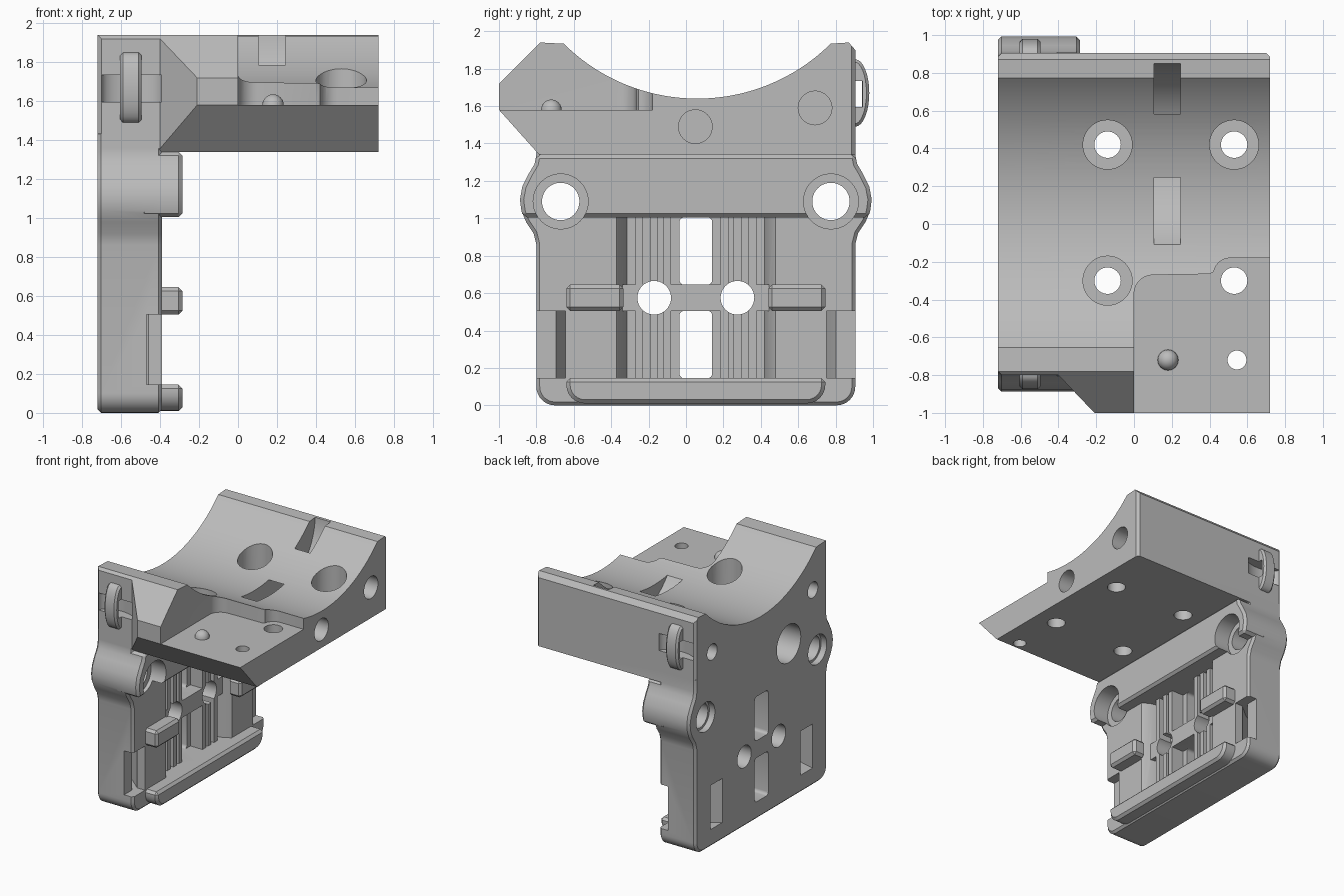
import bpy, bmesh, math
from mathutils import Vector

if "Cube" in bpy.data.objects:
    bpy.data.objects.remove(bpy.data.objects["Cube"], do_unlink=True)

MID = 0.0525          # mirror plane of the bracket along y
BACK, FACE, BAR = -0.72, -0.39, -0.285   # x of rear face, inner face, raised bars

grey = bpy.data.materials.new("plain grey")
grey.use_nodes = True
grey.diffuse_color = (0.5, 0.5, 0.5, 1)
grey.node_tree.nodes["Principled BSDF"].inputs["Base Color"].default_value = (0.5, 0.5, 0.5, 1)


def flip(y):
    return 2 * MID - y


def both(pts, i):
    """The points and their mirror image; i is the index of the y coordinate."""
    return pts, [tuple(flip(c) if k == i else c for k, c in enumerate(p)) for p in pts]


def arc(cx, cy, r, a0, a1, n=12, ry=None):
    steps = [math.radians(a0 + (a1 - a0) * k / n) for k in range(n + 1)]
    return [(cx + r * math.cos(a), cy + (ry or r) * math.sin(a)) for a in steps]


def circle(cx, cy, r, n=40, ry=None):
    return arc(cx, cy, r, 0, 360, n, ry)[:-1]


def prism(name, pts, axis, lo, hi, bevel=0):
    """Extrude a flat outline along one axis."""
    place = {"x": lambda a, b: (lo, a, b), "y": lambda a, b: (a, lo, b), "z": lambda a, b: (a, b, lo)}[axis]
    bm = bmesh.new()
    face = bm.faces.new([bm.verts.new(place(*p)) for p in pts])
    out = bmesh.ops.extrude_face_region(bm, geom=[face])
    shift = Vector([hi - lo if c == axis else 0 for c in "xyz"])
    bmesh.ops.translate(bm, vec=shift, verts=[g for g in out["geom"] if isinstance(g, bmesh.types.BMVert)])
    bmesh.ops.recalc_face_normals(bm, faces=bm.faces)
    if bevel:
        sharp = [e for e in bm.edges if e.calc_face_angle(0) > 0.7]
        bmesh.ops.bevel(bm, geom=sharp, offset=bevel, segments=1, affect="EDGES")
    me = bpy.data.meshes.new(name)
    bm.to_mesh(me)
    bm.free()
    me.materials.append(grey)
    ob = bpy.data.objects.new(name, me)
    bpy.context.collection.objects.link(ob)
    return ob


def box(name, x, y, z, bevel=0):
    return prism(name, [(y[0], z[0]), (y[1], z[0]), (y[1], z[1]), (y[0], z[1])], "x", *x, bevel)


def combine(target, other, op):
    mod = target.modifiers.new("join", "BOOLEAN")
    mod.object, mod.operation, mod.solver = other, op, "EXACT"
    bpy.context.view_layer.objects.active = target
    bpy.ops.object.modifier_apply(modifier=mod.name)
    bpy.data.objects.remove(other, do_unlink=True)


def add(other):
    combine(body, other, "UNION")


def cut(other):
    combine(body, other, "DIFFERENCE")


# Saddle head: side profile trimmed by its plan outline
profile = [(-0.785, 1.34), (-1, 1.58), (-1, 1.72), (-0.78, 1.94)]
profile += arc(0.06, 2.654, 1.014, 225.3, 314.7, 48)
profile += [(0.87, 1.94), (0.905, 1.9), (0.905, 1.34)]
body = prism("saddle_bracket", profile, "x", BACK, 0.72)
plan = [(-0.7, -0.8), (-0.4, -0.8), (-0.2, -1.01), (0.72, -1.01), (0.72, 0.885), (0.7, 0.905),
        (-0.7, 0.905), (BACK, 0.885), (BACK, -0.78)]
combine(body, prism("head_plan", plan, "z", 1.2, 2.1), "INTERSECT")

# Upright plate with bulging sides around the bolt bosses
bulge = [(-0.8, 0.86), (-0.815, 0.92), (-0.855, 0.98), (-0.88, 1.04), (-0.888, 1.1),
         (-0.875, 1.17), (-0.84, 1.24), (-0.81, 1.29), (-0.8, 1.34)]
left, right = both(arc(-0.7, 0.1, 0.1, 270, 180, 8) + bulge + [(-0.8, 1.45)], 0)
add(prism("upright_plate", left + right[::-1], "x", BACK, FACE, 0.018))

# Raised bars on the inner face
left, right = both([(-0.87, 1.005)] + bulge[3:], 0)
add(prism("top_bar", left + right[::-1], "x", -0.5, BAR, 0.02))
left, right = both([(-0.64, 0.145)] + arc(-0.54, 0.11, 0.1, 180, 270, 6), 0)
add(prism("bottom_bar", left + right[::-1], "x", -0.5, BAR, 0.02))
for a, b in both([(-0.64, 0), (-0.335, 0)], 0):
    pair = sorted((a[0], b[0]))
    add(box("side_bar", (-0.5, BAR), pair, (0.505, 0.645), 0.02))

# Central recess, ribs and cross bar
left, right = both([(-0.38, -0.38), (-0.4, -0.365), (-0.46, -0.335), (-0.56, -0.315)], 1)
cut(prism("recess", left + right[::-1], "z", 0.145, 1.005))
for y in (-0.25, -0.17, -0.1):
    for c in (y, flip(y)):
        add(box("rib", (-0.6, -0.45), (c - 0.021, c + 0.021), (0.1, 1.05)))
add(box("cross_bar", (-0.6, -0.45), (-0.34, flip(-0.34)), (0.505, 0.645)))

# Windows through the plate
for z0, z1 in ((0.145, 0.505), (0.645, 1.005)):
    r, y0, y1 = 0.025, -0.035, 0.14
    outline = (arc(y1 - r, z1 - r, r, 0, 90, 4) + arc(y0 + r, z1 - r, r, 90, 180, 4)
               + arc(y0 + r, z0 + r, r, 180, 270, 4) + arc(y1 - r, z0 + r, r, 270, 360, 4))
    cut(prism("window", outline, "x", -0.8, -0.3))

# Edge notches and slanted strap slots
for pts in both([(-0.47, -0.95), (-0.47, -0.645), (-0.38, -0.645), (-0.38, -0.95)], 1):
    cut(prism("edge_notch", pts, "z", 0.145, 0.505))
for pts in both([(-0.46, -0.7), (-0.46, -0.645), (-0.56, -0.56), (-0.74, -0.44), (-0.74, -0.6), (-0.6, -0.64)], 1):
    cut(prism("strap_slot", pts, "z", 0.145, 0.505))

# Holes along x: centre, radius, start, end
holes = [(-0.17, 0.575, 0.09, -0.8, -0.2), (flip(-0.17), 0.575, 0.09, -0.8, -0.2),
         (0.05, 1.49, 0.09, 0.5, 0.8), (0.69, 1.59, 0.09, 0.5, 0.8),
         (0.69, 1.59, 0.065, -0.8, -0.55), (-0.61, 1.6, 0.065, -0.8, -0.55),
         (-0.3, 1.28, 0.155, -0.8, -0.5)]
for y in (-0.67, flip(-0.67)):
    holes += [(y, 1.09, 0.1, -0.8, -0.2), (y, 1.09, 0.147, -0.42, -0.2), (y, 1.09, 0.12, -0.8, -0.67)]
for y, z, r, lo, hi in holes:
    cut(prism("side_hole", circle(y, z, r), "x", lo, hi))

# Front platform cut into the saddle
step = ([(0, -1.1)] + arc(0.1, -0.37, 0.1, 180, 90, 8) + [(0.4, -0.265)]
        + arc(0.51, -0.27, 0.09, 170, 90, 6) + [(0.8, -0.18), (0.8, -1.1)])
cut(prism("platform_cut", step, "z", 1.58, 2.1))

# Screw holes through the head, three with counterbores
for x, y, r in ((-0.14, 0.42, 0.07), (0.53, 0.42, 0.07), (-0.14, -0.3, 0.07), (0.53, -0.3, 0.07), (0.545, -0.72, 0.05)):
    cut(prism("screw_hole", circle(x, y, r), "z", 1.2, 2.1))
for x, y in ((-0.14, 0.42), (0.53, 0.42), (-0.14, -0.3)):
    cut(prism("counterbore", circle(x, y, 0.13), "z", 1.5, 2.1))

# Curved tie channel under the saddle surface
ring = arc(0.316, 1.98, 0.535, 175, 365, 32) + arc(0.316, 1.98, 0.33, 365, 175, 32)
cut(prism("tie_channel", ring, "x", 0.105, 0.245))

# Tie loops on the front and back walls
for wall, side in ((-0.8, -1), (0.905, 1)):
    arch = [(wall + side * d, z) for d, z in arc(0, 1.67, 0.075, -90, 90, 16, 0.18)]
    arch += [(wall - side * 0.06, 1.85), (wall - side * 0.06, 1.49)]
    pocket = prism("tie_pocket", circle(-0.545, wall, 0.155, 32, 0.08), "z", 1.595, 1.735)
    cut(pocket)
    loop = prism("tie_loop", arch, "x", -0.605, -0.495, 0.015)
    combine(loop, prism("loop_gap", circle(-0.545, wall, 0.155, 32, 0.04), "z", 1.595, 1.735), "DIFFERENCE")
    combine(loop, box("loop_trim", (-0.7, -0.4), sorted((wall, wall - side * 0.2)), (1.58, 1.75)), "DIFFERENCE")
    add(loop)

# Locating bump on the platform
bpy.ops.mesh.primitive_uv_sphere_add(segments=24, ring_count=12, radius=0.055, location=(0.18, -0.72, 1.58))
bump = bpy.context.object
bump.data.materials.append(grey)
add(bump)

bpy.ops.object.select_all(action="DESELECT")
body.select_set(True)
bpy.context.view_layer.objects.active = body
bpy.ops.object.shade_smooth_by_angle(angle=math.radians(28))
